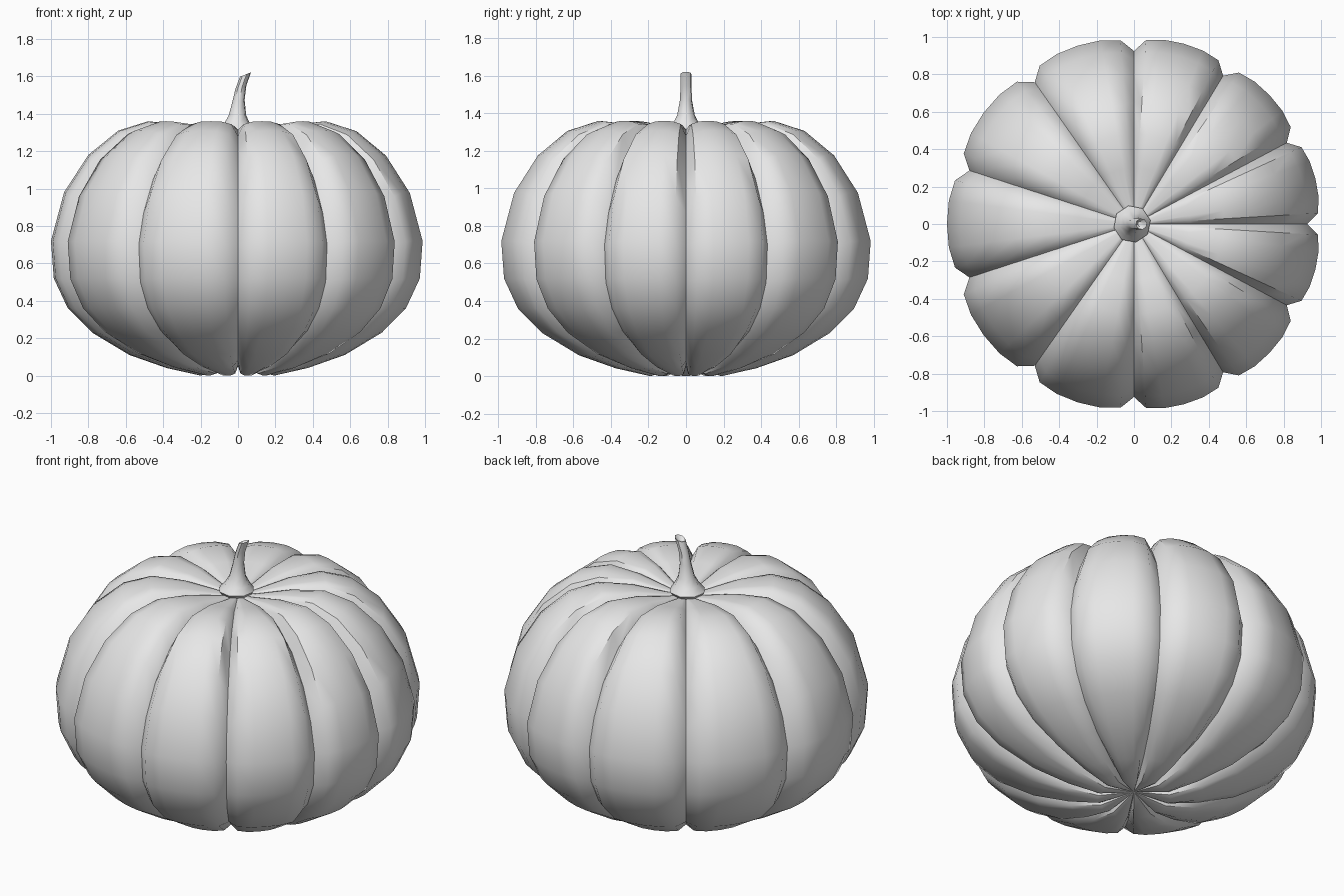
import bpy, bmesh, math

if "Cube" in bpy.data.objects:
    bpy.data.objects.remove(bpy.data.objects["Cube"])

grey = bpy.data.materials.new("plain grey")
grey.diffuse_color = (0.8, 0.8, 0.8, 1)
grey.use_nodes = True
grey.node_tree.nodes["Principled BSDF"].inputs["Base Color"].default_value = grey.diffuse_color


def finish(name, bm, angle):
    bmesh.ops.recalc_face_normals(bm, faces=bm.faces[:])
    mesh = bpy.data.meshes.new(name)
    bm.to_mesh(mesh)
    bm.free()
    mesh.materials.append(grey)
    ob = bpy.data.objects.new(name, mesh)
    bpy.context.collection.objects.link(ob)
    bpy.ops.object.select_all(action='DESELECT')
    ob.select_set(True)
    bpy.context.view_layer.objects.active = ob
    bpy.ops.object.shade_smooth_by_angle(angle=math.radians(angle))


def skin(bm, rings):
    n = len(rings[0])
    for a, b in zip(rings, rings[1:]):
        for i in range(n):
            j = (i + 1) % n
            bm.faces.new((a[i], a[j], b[j], b[i]))


# Pumpkin body: profiles (radius, height) along a rib crest and along a groove
crest = [(.1, 1.295), (.3, 1.34), (.48, 1.36), (.64, 1.31), (.8, 1.18), (.93, .98), (1, .72),
         (.985, .52), (.91, .36), (.78, .23), (.58, .11), (.38, .04), (.2, 0)]
groove = [(.1, 1.285), (.3, 1.315), (.5, 1.28), (.65, 1.2), (.79, 1.05), (.88, .87), (.925, .7),
          (.91, .5), (.84, .36), (.72, .24), (.54, .14), (.35, .08), (.18, .06)]
# Uneven groove directions in degrees, and how far the rib swells across its width
grooves = [0, 28, 59, 90, 125, 162, 198, 235, 270, 301, 332, 360]
swell = [(0, 0), (.12, .8), (.3, .97), (.5, 1), (.7, .97), (.88, .8)]

bm = bmesh.new()
rings = []
for (rc, zc), (rg, zg) in zip(crest, groove):
    ring = []
    for a0, a1 in zip(grooves, grooves[1:]):
        for t, w in swell:
            a = math.radians(a0 + (a1 - a0) * t)
            r, z = rg + (rc - rg) * w, zg + (zc - zg) * w
            ring.append(bm.verts.new((r * math.cos(a), r * math.sin(a), z)))
    rings.append(ring)
skin(bm, rings)
for ring, z in ((rings[0], 1.285), (rings[-1], .05)):
    mid = bm.verts.new((0, 0, z))
    for i, v in enumerate(ring):
        bm.faces.new((v, ring[(i + 1) % len(ring)], mid))
finish("pumpkin_body", bm, 45)

# Stem: flared foot, narrow neck, bent tip with a hollow end (x, z, radius, tilt)
bm = bmesh.new()
path = [(-.01, 1.27, .07, 0), (-.01, 1.31, .1, 0), (-.005, 1.345, .072, 0), (-.003, 1.39, .048, 0),
        (.003, 1.47, .033, .1), (.015, 1.54, .03, .3), (.04, 1.61, .03, .4), (.035, 1.59, .015, .4)]
rings = []
for x, z, r, tilt in path:
    rings.append([bm.verts.new((x + r * math.cos(a), r * math.sin(a), z + tilt * r * math.cos(a)))
                  for a in (math.tau * i / 8 + .2 for i in range(8))])
skin(bm, rings)
bm.faces.new(rings[0])
bm.faces.new(rings[-1])
finish("stem", bm, 45)
